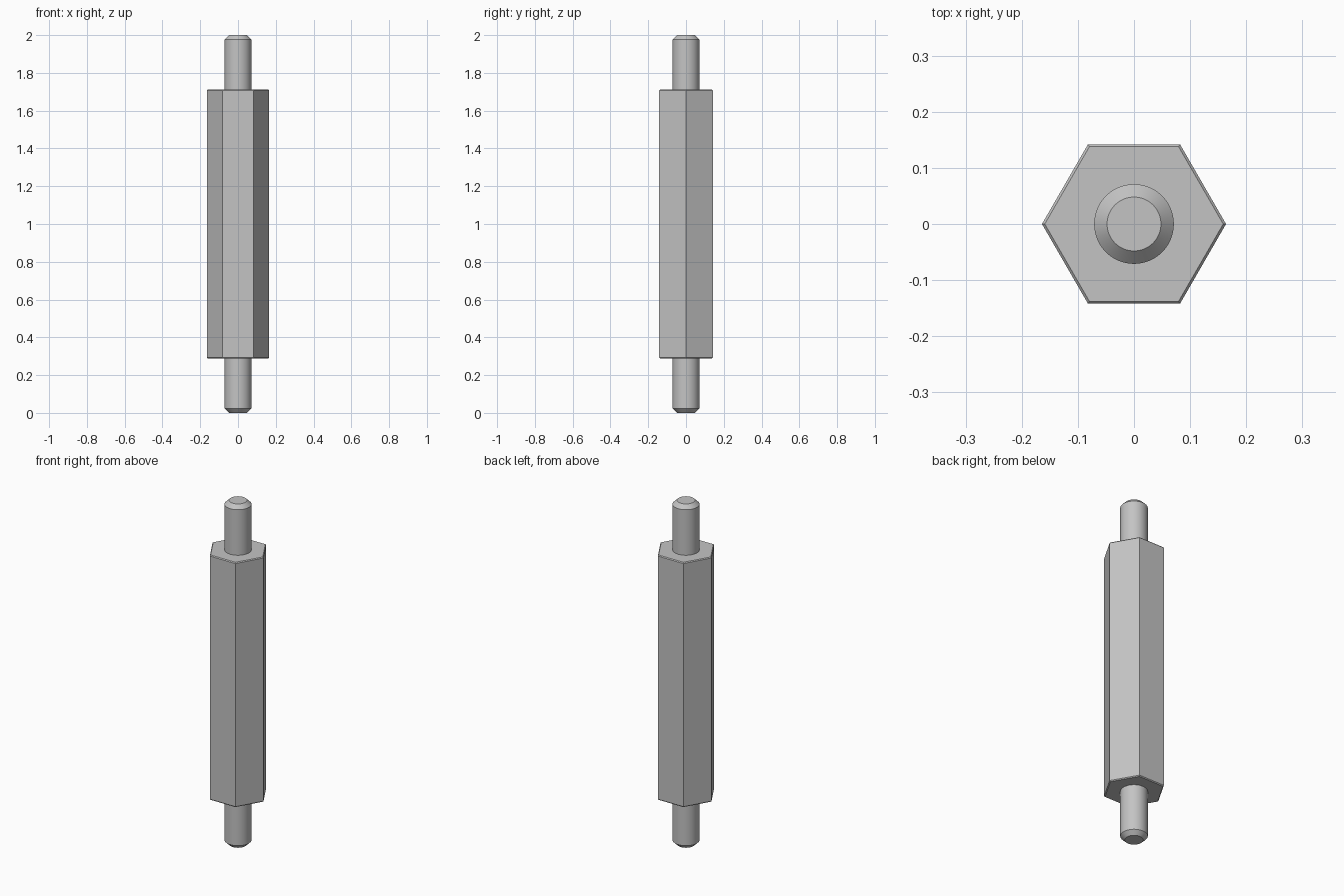
import bpy
import bmesh
from math import cos, sin, tau, radians

cube = bpy.data.objects.get("Cube")
if cube:
    bpy.data.objects.remove(cube, do_unlink=True)

# One plain metal colour
COLOUR = (0.55, 0.55, 0.55, 1)
metal = bpy.data.materials.new("grey_metal")
metal.use_nodes = True
metal.diffuse_color = COLOUR
metal.node_tree.nodes["Principled BSDF"].inputs["Base Color"].default_value = COLOUR


def lathe(name, profile, sides, smooth=False):
    """Closed prism from (radius, height) rings with a corner on +x."""
    bm = bmesh.new()
    rings = [[bm.verts.new((r * cos(tau * i / sides), r * sin(tau * i / sides), z))
              for i in range(sides)] for r, z in profile]
    for low, high in zip(rings, rings[1:]):
        for i in range(sides):
            j = (i + 1) % sides
            bm.faces.new((low[i], low[j], high[j], high[i]))
    bm.faces.new(rings[0][::-1])
    bm.faces.new(rings[-1])
    mesh = bpy.data.meshes.new(name)
    bm.to_mesh(mesh)
    bm.free()
    mesh.materials.append(metal)
    obj = bpy.data.objects.new(name, mesh)
    bpy.context.collection.objects.link(obj)
    if smooth:
        bpy.ops.object.select_all(action="DESELECT")
        obj.select_set(True)
        bpy.context.view_layer.objects.active = obj
        bpy.ops.object.shade_smooth_by_angle(angle=radians(30))
    return obj


HEIGHT = 2.0
BODY_LOW, BODY_HIGH = 0.288, 1.712
BODY_R, BODY_EDGE = 0.164, 0.005
STUD_R, TIP_R, TIP_H = 0.071, 0.048, 0.023

# Hexagonal body with finely chamfered rims
lathe("hex_body", [(BODY_R - BODY_EDGE, BODY_LOW), (BODY_R, BODY_LOW + BODY_EDGE),
                   (BODY_R, BODY_HIGH - BODY_EDGE), (BODY_R - BODY_EDGE, BODY_HIGH)], 6)

# Round studs with chamfered tips, rooted slightly inside the body
lathe("lower_stud", [(TIP_R, 0), (STUD_R, TIP_H), (STUD_R, BODY_LOW + 0.01)], 64, True)
lathe("upper_stud", [(STUD_R, BODY_HIGH - 0.01), (STUD_R, HEIGHT - TIP_H),
                     (TIP_R, HEIGHT)], 64, True)
